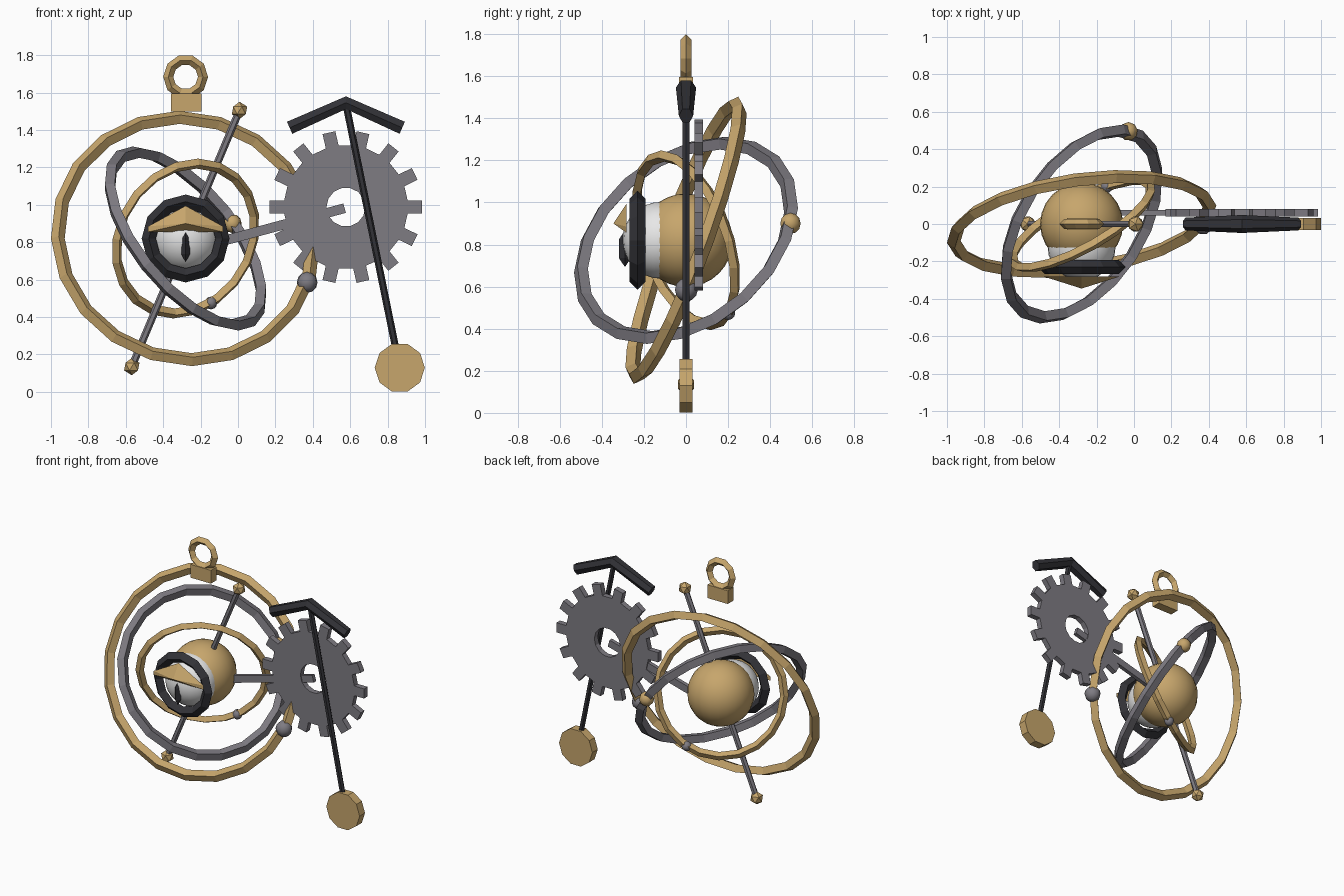
import bpy, bmesh, math
from mathutils import Vector, Matrix

if "Cube" in bpy.data.objects:
    bpy.data.objects.remove(bpy.data.objects["Cube"])


def material(name, rgb):
    m = bpy.data.materials.new(name)
    m.diffuse_color = (*rgb, 1)
    m.use_nodes = True
    m.node_tree.nodes["Principled BSDF"].inputs["Base Color"].default_value = m.diffuse_color
    return m


GOLD = material("brass gold", (0.57, 0.38, 0.15))
GRAY = material("steel gray", (0.21, 0.20, 0.225))
DARK = material("dark iron", (0.032, 0.032, 0.038))
WHITE = material("eye white", (0.80, 0.80, 0.80))
C = Vector((-0.28, 0, 0.82))          # centre of the gyroscope


def finish(name, mat):
    o = bpy.context.object
    o.name = name
    o.data.materials.append(mat)
    return o


def from_bmesh(name, bm, mat):
    bmesh.ops.recalc_face_normals(bm, faces=bm.faces)
    me = bpy.data.meshes.new(name)
    bm.to_mesh(me)
    bm.free()
    o = bpy.data.objects.new(name, me)
    bpy.context.collection.objects.link(o)
    me.materials.append(mat)
    return o


def ring(name, loc, normal, major, minor, mat, segs, sides=4):
    bpy.ops.mesh.primitive_torus_add(location=loc, major_radius=major, minor_radius=minor,
                                     major_segments=segs, minor_segments=sides)
    o = finish(name, mat)
    o.rotation_euler = Vector(normal).to_track_quat('Z', 'Y').to_euler()
    return o


def rod(name, p, q, r, mat, sides=6):
    p, q = Vector(p), Vector(q)
    bpy.ops.mesh.primitive_cylinder_add(vertices=sides, radius=r, depth=(q - p).length,
                                        location=(p + q) / 2)
    o = finish(name, mat)
    o.rotation_euler = (q - p).to_track_quat('Z', 'Y').to_euler()
    return o


def smooth_ball(name, loc, r, mat, segs=24):
    bpy.ops.mesh.primitive_uv_sphere_add(segments=segs, ring_count=segs * 2 // 3,
                                         radius=r, location=loc)
    o = finish(name, mat)
    bpy.ops.object.shade_smooth()
    return o


def box(name, loc, size, mat):
    bpy.ops.mesh.primitive_cube_add(size=1, location=loc)
    o = finish(name, mat)
    o.scale = size
    return o


# three nested gimbal rings, each with one pivot ball
ring("outer_ring", C, (0.13, -0.93, 0.345), 0.69, 0.037, GOLD, 20)
ring("middle_ring", C, (0.689, -0.452, 0.566), 0.56, 0.037, GRAY, 20)
ring("inner_ring", C, (-0.47, 0.83, 0.30), 0.42, 0.028, GOLD, 20)
smooth_ball("outer_pivot", C + Vector((0.65, 0, -0.235)), 0.056, GRAY, 9)
smooth_ball("middle_pivot", C + Vector((0.25, 0.495, 0.08)), 0.05, GOLD, 9)
smooth_ball("inner_pivot", C + Vector((0.135, 0.20, -0.345)), 0.034, GRAY, 9)

# core globe and tilted axis with end knobs
smooth_ball("core_globe", C, 0.222, GOLD)
tip = Vector((0.288, 0, 0.685))
rod("axis_rod", C - tip, C + tip, 0.02, GRAY)
for s, n in ((1, "upper"), (-1, "lower")):
    bpy.ops.mesh.primitive_ico_sphere_add(subdivisions=1, radius=0.046, location=C + s * tip)
    finish(n + "_axis_knob", GOLD)

# eye: white ball, iron rim, slit pupil
smooth_ball("eyeball", C + Vector((0, -0.12, 0)), 0.182, WHITE)
ring("eye_rim", C + Vector((0, -0.23, 0)), (0, -1, 0), 0.197, 0.038, DARK, 12)
bpy.ops.mesh.primitive_uv_sphere_add(segments=4, ring_count=2, radius=1,
                                     location=(C.x, -0.29, 0.78))
finish("pupil", DARK).scale = (0.027, 0.034, 0.087)

# eyelid: shallow faceted pyramid pointing forwards
bm = bmesh.new()
base = [bm.verts.new((C.x + x, -0.282, z)) for x, z in
        ((-0.2, 0.855), (0.2, 0.855), (0.2, 0.885), (0, 0.995), (-0.2, 0.885))]
apex = bm.verts.new((C.x, -0.345, 0.90))
bm.faces.new(base)
for i in range(5):
    bm.faces.new((base[i], base[(i + 1) % 5], apex))
from_bmesh("eyelid", bm, GOLD)

# hanging block and loop on top
box("top_block", (C.x + 0.003, 0, 1.548), (0.164, 0.066, 0.096), GOLD)
ring("top_loop", (C.x, 0, 1.684), (0, -1, 0), 0.093, 0.027, GOLD, 10)

# linkage bar from core to gear
a, b = Vector((-0.2, 0.06, 0.775)), Vector((0.57, 0.06, 0.982))
bar = box("gear_link", (a + b) / 2, ((b - a).length, 0.028, 0.052), GRAY)
bar.rotation_euler = (0, -math.atan2(b.z - a.z, b.x - a.x), 0)

# gear with 14 square teeth and a central hole
TEETH = 14
root, top, hw, hole = 0.33, 0.408, 0.035, 0.104
bm = bmesh.new()
cols = []
for k in range(TEETH):
    rot = Matrix.Rotation(-2 * math.pi * k / TEETH, 3, 'Y')
    pts = ((hole, 0), (root, -hw), (top, -hw), (top, hw), (root, hw))
    cols.append([bm.verts.new(Vector((0.577, 0.04, 0.988)) + rot @ Vector((x, 0, z)))
                 for x, z in pts])
for k in range(TEETH):
    h, r0, t0, t1, r1 = cols[k]
    nxt = cols[(k + 1) % TEETH]
    bm.faces.new((r0, t0, t1, r1))
    bm.faces.new((h, r0, r1))
    bm.faces.new((h, r1, nxt[1], nxt[0]))
ext = bmesh.ops.extrude_face_region(bm, geom=bm.faces[:])
bmesh.ops.translate(bm, vec=(0, 0.04, 0),
                    verts=[g for g in ext["geom"] if isinstance(g, bmesh.types.BMVert)])
from_bmesh("gear", bm, GRAY)

# anchor: chevron of hexagonal section, narrower at the ends
bm = bmesh.new()
secs = []
for xt, zt, xb, zb, w in ((-0.315, 1.444, -0.287, 1.38, 0.034),
                          (0, 1.58, 0, 1.512, 0.048),
                          (0.315, 1.444, 0.287, 1.38, 0.034)):
    secs.append([bm.verts.new((0.577 + xt + (xb - xt) * t, y * w, zt + (zb - zt) * t))
                 for t, y in ((0, -0.5), (0.5, -1), (1, -0.5), (1, 0.5), (0.5, 1), (0, 0.5))])
for s, t in zip(secs, secs[1:]):
    for i in range(6):
        j = (i + 1) % 6
        bm.faces.new((s[i], s[j], t[j], t[i]))
bm.faces.new(secs[0])
bm.faces.new(secs[2])
from_bmesh("anchor", bm, DARK)

# pendulum rod and disc bob
rod("pendulum_rod", (0.577, 0, 1.54), (0.85, 0, 0.2), 0.019, DARK)
bm = bmesh.new()
disc = bm.faces.new([bm.verts.new((0.865 + 0.134 * math.cos(math.pi * i / 5), -0.031,
                                   0.129 + 0.134 * math.sin(math.pi * i / 5)))
                     for i in range(10)])
ext = bmesh.ops.extrude_face_region(bm, geom=[disc])
bmesh.ops.translate(bm, vec=(0, 0.062, 0),
                    verts=[g for g in ext["geom"] if isinstance(g, bmesh.types.BMVert)])
if len(bm.faces) == 11:               # close the front if the extrude moved the only cap
    bmesh.ops.holes_fill(bm, edges=[e for e in bm.edges if e.is_boundary], sides=0)
from_bmesh("pendulum_bob", bm, GOLD)

# close the gear's front side if the extrude left it open
bm = bmesh.new()
gear = bpy.data.objects["gear"]
bm.from_mesh(gear.data)
if any(e.is_boundary for e in bm.edges):
    back = [f for f in bm.faces if all(v.co.y > 0.07 for v in f.verts)]
    dup = bmesh.ops.duplicate(bm, geom=back)
    bmesh.ops.translate(bm, vec=(0, -0.04, 0),
                        verts=[g for g in dup["geom"] if isinstance(g, bmesh.types.BMVert)])
    bmesh.ops.remove_doubles(bm, verts=bm.verts, dist=0.0005)
    bmesh.ops.recalc_face_normals(bm, faces=bm.faces)
    bm.to_mesh(gear.data)
bm.free()
